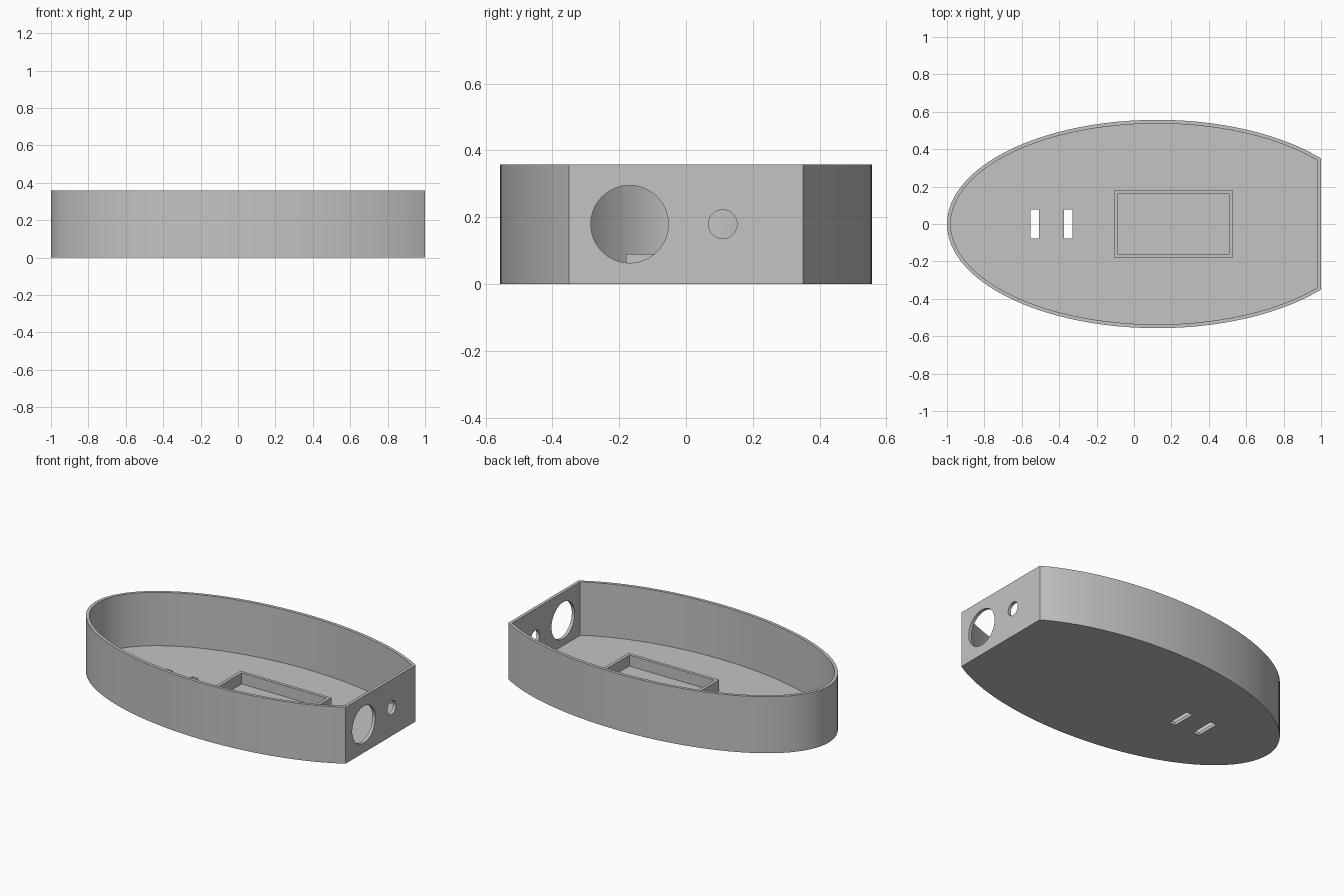
import bpy, bmesh, math
from mathutils import Matrix

if "Cube" in bpy.data.objects:
    bpy.data.objects.remove(bpy.data.objects["Cube"])

HEIGHT, WALL, FLOOR = 0.358, 0.02, 0.02
CENTRE_X, RADIUS_X, RADIUS_Y = 0.125, 1.125, 0.557
SEGMENTS = 100

grey = bpy.data.materials.new("plain grey")
grey.use_nodes = True
grey.diffuse_color = (0.55, 0.55, 0.55, 1)
grey.node_tree.nodes["Principled BSDF"].inputs["Base Color"].default_value = (0.55, 0.55, 0.55, 1)


def add_object(name, bm):
    bmesh.ops.recalc_face_normals(bm, faces=bm.faces)
    mesh = bpy.data.meshes.new(name)
    bm.to_mesh(mesh)
    bm.free()
    mesh.materials.append(grey)
    obj = bpy.data.objects.new(name, mesh)
    bpy.context.scene.collection.objects.link(obj)
    return obj


def prism(name, outline, z0, z1):
    bm = bmesh.new()
    base = bm.faces.new([bm.verts.new((x, y, z0)) for x, y in outline])
    top = bmesh.ops.extrude_face_region(bm, geom=[base])["geom"]
    verts = [v for v in top if isinstance(v, bmesh.types.BMVert)]
    bmesh.ops.translate(bm, verts=verts, vec=(0, 0, z1 - z0))
    return add_object(name, bm)


def box(name, x0, x1, y0, y1, z0, z1):
    return prism(name, [(x0, y0), (x1, y0), (x1, y1), (x0, y1)], z0, z1)


def cut_ellipse(inset):
    """Ellipse outline with its +x end cut off straight."""
    a, b, end = RADIUS_X - inset, RADIUS_Y - inset, 1 - inset
    t = math.acos((end - CENTRE_X) / a)
    steps = [math.tau * i / SEGMENTS for i in range(SEGMENTS)]
    angles = [t] + [s for s in steps if t + 0.01 < s < math.tau - t - 0.01] + [math.tau - t]
    return [(CENTRE_X + a * math.cos(s), b * math.sin(s)) for s in angles]


def hole_cutter(name, y, z, radius):
    bm = bmesh.new()
    turn = Matrix.Translation((1, y, z)) @ Matrix.Rotation(math.pi / 2, 4, "Y")
    bmesh.ops.create_cone(bm, cap_ends=True, segments=64, radius1=radius,
                          radius2=radius, depth=0.2, matrix=turn)
    return add_object(name, bm)


def cut(obj, cutters):
    """Subtract the cutters, bake the result and drop the cutters."""
    for c in cutters:
        c.hide_render = True
        mod = obj.modifiers.new(c.name, "BOOLEAN")
        mod.operation, mod.solver, mod.object = "DIFFERENCE", "EXACT", c
    graph = bpy.context.evaluated_depsgraph_get()
    mesh = bpy.data.meshes.new_from_object(obj.evaluated_get(graph))
    obj.modifiers.clear()
    obj.data = mesh
    for c in cutters:
        bpy.data.objects.remove(c)


# Open tray with round end-wall holes and two strap slots in the floor
tray = prism("tray_shell", cut_ellipse(0), 0, HEIGHT)
cut(tray, [
    prism("cavity_cutter", cut_ellipse(WALL), FLOOR, HEIGHT + 0.1),
    hole_cutter("large_hole_cutter", -0.169, 0.179, 0.116),
    hole_cutter("small_hole_cutter", 0.11, 0.179, 0.043),
    box("outer_slot_cutter", -0.553, -0.508, -0.078, 0.078, -0.1, 0.1),
    box("inner_slot_cutter", -0.374, -0.33, -0.078, 0.078, -0.1, 0.1),
])

# Raised rectangular holder on the floor
holder = box("holder_frame", -0.107, 0.529, -0.18, 0.18, FLOOR - 0.005, 0.09)
cut(holder, [box("holder_cutter", -0.087, 0.509, -0.16, 0.16, -0.1, 0.2)])

# Soften the curved wall while keeping the corners crisp
bpy.ops.object.select_all(action="DESELECT")
tray.select_set(True)
bpy.context.view_layer.objects.active = tray
bpy.ops.object.shade_smooth_by_angle(angle=math.radians(30))
